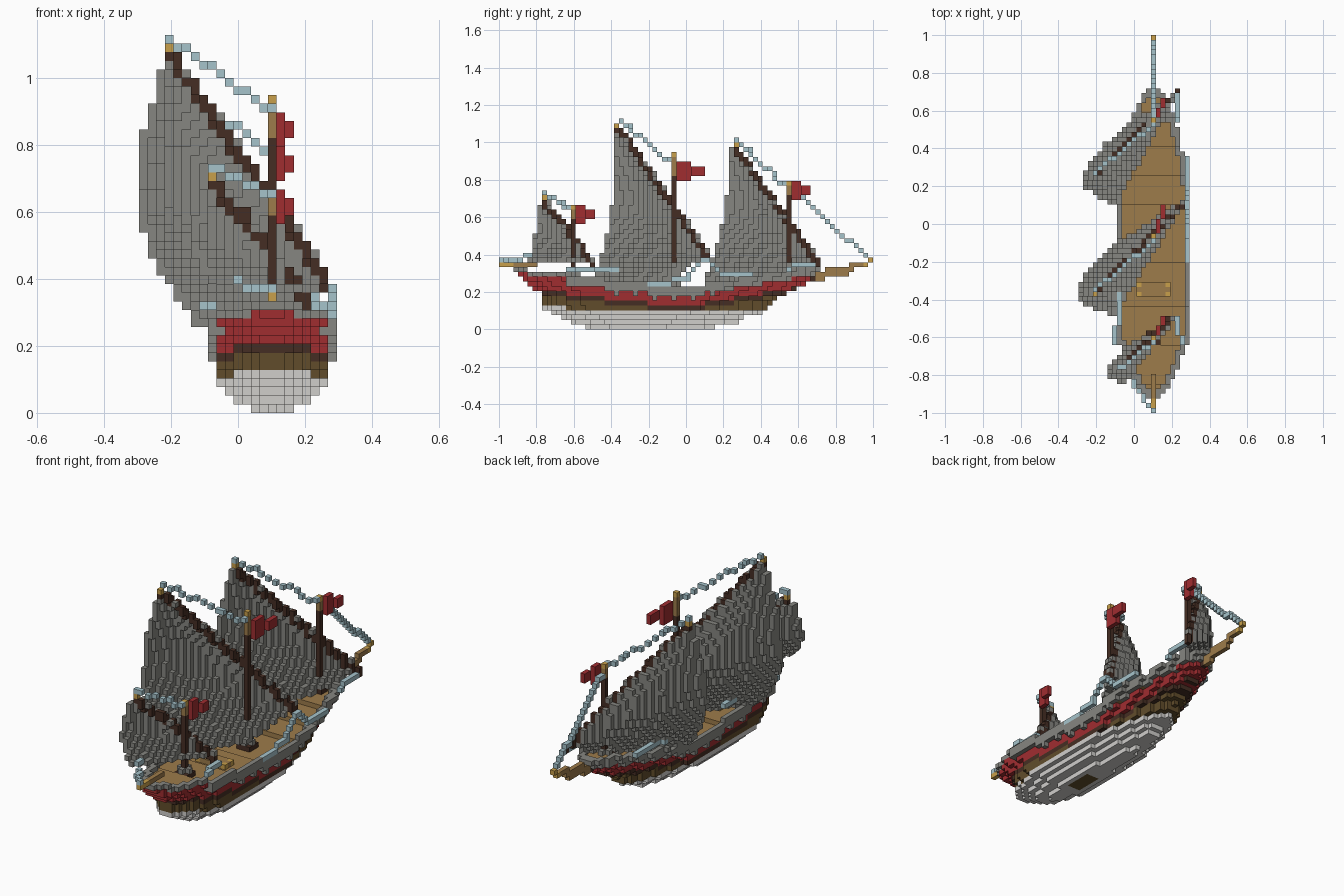
import bpy, bmesh, math
from mathutils import Vector

if "Cube" in bpy.data.objects:
    bpy.data.objects.remove(bpy.data.objects["Cube"], do_unlink=True)

V = 2 / 78          # block size
MID = 15            # block column of the keel line
COLOURS = {
    "canvas grey": (0.24, 0.24, 0.22), "hull white": (0.63, 0.62, 0.60),
    "deck tan": (0.34, 0.20, 0.07), "hull red": (0.35, 0.026, 0.03),
    "hull brown": (0.12, 0.073, 0.024), "dark wood": (0.06, 0.027, 0.017),
    "rope blue": (0.38, 0.55, 0.60), "brass": (0.58, 0.35, 0.07)}
GREY, WHITE, TAN, RED, BROWN, DARK, BLUE, GOLD = range(8)
MATS = []
for name, rgb in COLOURS.items():
    m = bpy.data.materials.new(name)
    m.use_nodes = True
    m.diffuse_color = (*rgb, 1)
    m.node_tree.nodes["Principled BSDF"].inputs["Base Color"].default_value = (*rgb, 1)
    MATS.append(m)


def cell(p):
    return (math.floor(p[0] / V + 11.5), math.floor(p[1] / V + 39), math.floor(p[2] / V))


def line(a, b):
    """Thin row of block cells along a straight line."""
    a, b = Vector(a), Vector(b)
    n = max(1, math.ceil(max(abs(x) for x in b - a) / V))
    return list(dict.fromkeys(cell(a.lerp(b, t / n)) for t in range(n + 1)))


def build(name, cells):
    """Turn a {cell: colour} map into one blocky mesh of its outer faces."""
    bm, verts = bmesh.new(), {}
    for c, colour in cells.items():
        for axis in range(3):
            for side in (0, 1):
                nb = list(c)
                nb[axis] += 2 * side - 1
                if tuple(nb) in cells:
                    continue
                ring = []
                for s, t in ((0, 0), (1, 0), (1, 1), (0, 1)):
                    p = list(c)
                    p[axis] += side
                    p[(axis + 1) % 3] += s
                    p[(axis + 2) % 3] += t
                    p = tuple(p)
                    if p not in verts:
                        verts[p] = bm.verts.new(((p[0] - 11.5) * V, (p[1] - 39) * V, p[2] * V))
                    ring.append(verts[p])
                bm.faces.new(ring if side else ring[::-1]).material_index = colour
    mesh = bpy.data.meshes.new(name)
    bm.to_mesh(mesh)
    bm.free()
    for m in MATS:
        mesh.materials.append(m)
    bpy.context.collection.objects.link(bpy.data.objects.new(name, mesh))


# Hull: layers with raked ends and a curved sheer
STERN = (-.54, -.62, -.67, -.72, -.76, -.77, -.77, -.78, -.82, -.85, -.88, -.90, -.92)
BOW = (.15, .28, .32, .40, .44, .45, .50, .55, .59, .63, .67, .70, .72)


def y_of(j):
    return (j - 38.5) * V


def sheer(j):
    y = y_of(j)
    return round(4.8 + (4.6 * (-y) ** 1.2 if y < 0 else 6.5 * y))


def half(j, k):
    """Half width of a hull layer in blocks, -1 outside it."""
    k2, y = min(k, 12), y_of(j)
    if not STERN[k2] < y < BOW[k2]:
        return -1
    wide = k >= sheer(j) + 2 and y > -.63
    full = {0: 2, 1: 4, 2: 5}.get(k, 7 if wide else 6)
    aft = min(1, (y - STERN[k2]) / .25) ** .5
    fore = min(1, (BOW[k2] - y) / .44) ** .55
    return round(full * min(aft, fore))


def inside(j, k):
    """Half width of the part of a layer within its one-block rim."""
    return min(half(j, k) - 1, half(j - 1, k), half(j + 1, k))


hull = {}
for j in range(78):
    b, y = sheer(j), y_of(j)
    for k in range(b + 4):
        h, inner = half(j, k), inside(j, k)
        if k == b + 3:
            inner = min(inner, inside(j, k - 1))
        for d in range(-h, h + 1):
            rim = abs(d) > inner
            if k == b + 3 and not rim:
                continue
            if k == b + 3:
                col = GREY
            elif k == b + 2:
                col = (RED if y < -.63 else GREY) if rim else TAN
            elif k >= b or (y < -.78 and k >= 8):
                col = RED
            elif k == b - 1:
                col = DARK
            else:
                col = WHITE if k < (5 if y < -.65 else 4) else BROWN
            if k == 0 and -.36 < y < -.2 and abs(d) < 2:
                col = BROWN
            hull[(MID + d, j, k)] = col
build("hull", hull)

# Guns along both sides
guns = {}
for j in range(24, 47, 4):
    for side in (-1, 1):
        guns[(MID + side * 7, j, sheer(j) + 1)] = GREY
build("guns", guns)

# Deck hatch with brass corners
hatch = {}
for di in range(-3, 4):
    for dj in range(3):
        corner = abs(di) == 3 and dj != 1
        hatch[(MID + di, 24 + dj, sheer(25) + 3)] = GOLD if corner else TAN
build("deck_hatch", hatch)


# Masts with collars, brass heads and tapering pennants
def mast(name, y, top, head):
    j = cell((0, y, 0))[1]
    deck, kt = sheer(j) + 3, math.floor(top / V)
    cells = {(MID, j, k): TAN if k > kt - head else DARK for k in range(deck, kt)}
    cells[(MID, j, kt)] = GOLD
    for di in (-1, 0, 1):
        for dj in (-1, 0, 1):
            for k in range(deck, deck + 2):
                if abs(di) + abs(dj) < 2 or k == deck:
                    cells[(MID + di, j + dj, k)] = DARK if k == deck else GREY
    build(name + "_mast", cells)
    flag, size = {}, head + 1
    for d in range(1, size + 1):
        for k in range(4) if d <= size / 2 else range(1, 3):
            flag[(MID + (1 if d <= size / 2 else 2), j + d, kt - head + k)] = RED
    build(name + "_pennant", flag)


mast("mizzen", -.60, .65, 3)
mast("main", -.065, .93, 5)
mast("fore", .55, .77, 3)


# Lateen sails, bellied towards the right side, each hung from a slanting yard
def sail(name, top, tack, clew, belly):
    top, tack, clew = Vector(top), Vector(tack), Vector(clew)
    out = Vector((-.95, .25, 0))
    cloth = {}
    k0, k1 = cell(clew)[2], cell(top)[2]
    for k in range(k0, k1):
        z = (k + .5) * V
        t = min(1, max(0, (top.z - z) / (top.z - clew.z)))
        leech = top.lerp(clew, t)
        if z > tack.z:
            luff = top.lerp(tack, (top.z - z) / (top.z - tack.z))
        else:
            luff = tack.lerp(clew, .35 * (tack.z - z) / (tack.z - clew.z))
        swell = belly * math.sin(math.pi * t ** 1.2)
        for n in range(121):
            u = n / 120
            p = luff.lerp(leech, u) + out * swell * (u + 1.1 * u * (1 - u))
            p += Vector((0, .4, 0)) * swell * 4 * u * (1 - u)
            p.z = z
            cloth[cell(p)] = GREY
    yard = {(i, j, k - n): DARK for i, j, k in line(top, tack) for n in (0, 1)}
    yard[cell(top)] = GOLD
    build(name + "_sail", {c: v for c, v in cloth.items() if c not in yard})
    build(name + "_yard", yard)


sail("main", (-.205, -.36, 1.09), (.265, .12, .41), (-.12, -.475, .27), .14)
sail("fore", (-.205, .26, .99), (.225, .70, .38), (-.11, .12, .28), .11)
sail("mizzen", (-.08, -.765, .71), (.21, -.49, .35), (-.06, -.84, .37), .06)

# Bowsprit and stern boom
bow = {}
for i, j, k in line((.1, .58, .27), (.1, .99, .36)):
    bow[(i, j, k)] = GOLD if j > 75 else TAN
    if j < 74:
        bow[(i, j, k - 1)] = DARK if j < 66 else TAN
build("bowsprit", bow)
build("stern_boom", {c: GOLD if c[1] < 3 else TAN for c in line((.1, -.98, .345), (.1, -.82, .34))})

# Rigging: stays, sheets and side ropes
ROPES = {
    "main_stay": [(-.205, -.35, 1.12), (.1, -.09, .90)],
    "fore_stay": [(-.205, .27, 1.01), (.1, .53, .77)],
    "bow_stay": [(.1, .57, .74), (.1, .99, .38)],
    "mizzen_stay": [(-.08, -.76, .735), (.1, -.63, .65)],
    "stern_sheet": [(.1, -.99, .37), (.04, -.91, .37), (-.01, -.84, .40)],
    "main_sheet": [(-.10, -.62, .31), (-.08, -.45, .31), (-.07, -.22, .31)],
    "main_tack_aft": [(.28, .11, .38), (.28, -.02, .26), (.28, -.34, .24)],
    "main_tack_fore": [(.28, .12, .36), (.28, .20, .29), (.28, .34, .29)],
    "fore_tack": [(.23, .71, .36), (.22, .56, .33)],
    "mizzen_tack": [(.22, -.49, .33), (.26, -.64, .31)],
    "fore_sheet": [(-.11, .13, .28), (-.07, .25, .32), (-.05, .50, .33)]}
for name, pts in ROPES.items():
    cells = {}
    for a, b in zip(pts, pts[1:]):
        cells.update((c, BLUE) for c in line(a, b))
    build(name, cells)
